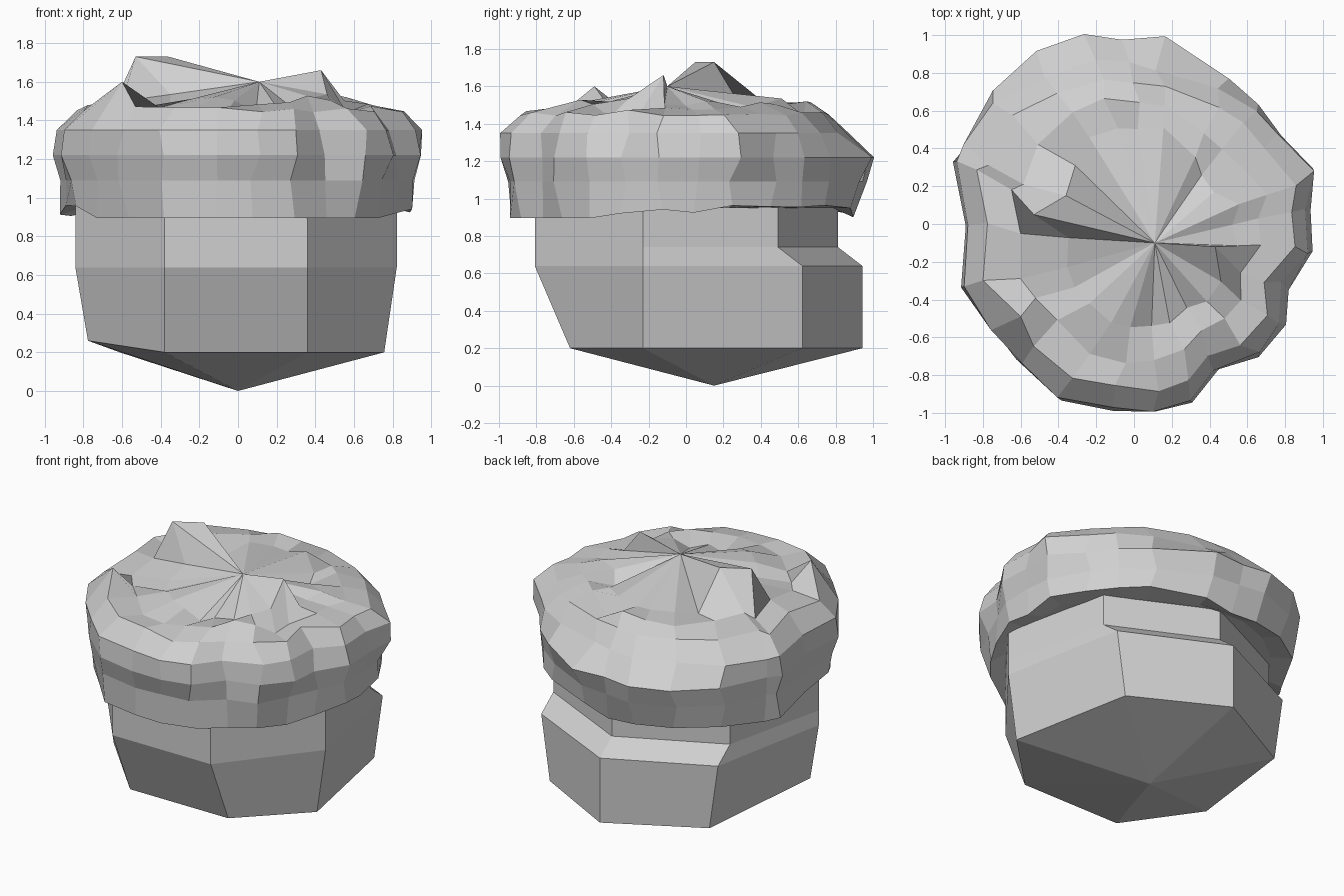
import bpy, bmesh, math, random
from mathutils import Vector

random.seed(11)
cube = bpy.data.objects.get("Cube")
if cube:
    bpy.data.objects.remove(cube)

grey = bpy.data.materials.new("plain_grey")
grey.use_nodes = True
grey.diffuse_color = (0.63, 0.63, 0.63, 1)
grey.node_tree.nodes["Principled BSDF"].inputs["Base Color"].default_value = grey.diffuse_color


def loft(name, rings, start, end):
    """Skin rings of points, closing each end with a fan to a point."""
    bm = bmesh.new()
    loops = [[bm.verts.new(p) for p in ring] for ring in rings]
    count = len(rings[0])
    first, last = bm.verts.new(start), bm.verts.new(end)
    for i in range(count):
        j = (i + 1) % count
        bm.faces.new((first, loops[0][j], loops[0][i]))
        bm.faces.new((last, loops[-1][i], loops[-1][j]))
        for low, high in zip(loops, loops[1:]):
            bm.faces.new((low[i], low[j], high[j], high[i]))
    bmesh.ops.recalc_face_normals(bm, faces=bm.faces)
    mesh = bpy.data.meshes.new(name)
    bm.to_mesh(mesh)
    bm.free()
    mesh.materials.append(grey)
    obj = bpy.data.objects.new(name, mesh)
    bpy.context.collection.objects.link(obj)
    return obj


# Seven-sided cup: the three rear corners step back, the bottom tapers
def cup_ring(z, rear_shift=0.0, taper=0.0):
    ring = []
    for i in range(7):
        a = math.radians(-90) + math.tau * (i - 0.5) / 7
        x, y = 0.853 * math.cos(a) - 0.01, 0.853 * math.sin(a) - 0.04
        if y > 0:
            y += rear_shift
        if y < -0.5:
            y += taper * 2.9
        elif abs(x) > 0.1:
            x -= math.copysign(taper, x)
        lift = 0.06 if taper and x < -0.7 else 0
        ring.append(Vector((x, y, z + lift)))
    return ring


loft("cup", [cup_ring(0.2, 0.13, 0.065), cup_ring(0.64, 0.13),
             cup_ring(0.74), cup_ring(1.1)],
     (0, 0.15, 0), (0, 0, 1.1))

# Lumpy top: outline seen in plan, counter-clockwise from the side
outline = [(0.95, 0.06), (0.96, 0.28), (0.8, 0.48), (0.67, 0.65), (0.5, 0.78),
           (0.16, 0.98), (-0.05, 0.99), (-0.26, 1.0), (-0.53, 0.9), (-0.77, 0.7),
           (-0.92, 0.4), (-0.97, 0.33), (-0.9, 0), (-0.92, -0.35), (-0.78, -0.55),
           (-0.62, -0.73), (-0.4, -0.95), (-0.12, -1), (0.1, -1), (0.3, -0.95),
           (0.45, -0.78), (0.67, -0.72), (0.8, -0.55), (0.8, -0.33), (0.95, -0.15)]
apex = Vector((0.11, -0.1, 1.6))

# Height, size, size at the rear, roughness of size, height and direction
levels = [(0.95, 0.82, 0.8, 0.0, 0.0, 0.0),
          (0.93, 0.93, 0.91, 0.02, 0.035, 0.02),
          (1.09, 0.95, 0.94, 0.03, 0.0, 0.03),
          (1.22, 0.985, 1.0, 0.015, 0.0, 0.02),
          (1.35, 0.97, 0.85, 0.025, 0.0, 0.03),
          (1.46, 0.86, 0.78, 0.02, 0.02, 0.03),
          (1.48, 0.68, 0.68, 0.03, 0.05, 0.03),
          (1.49, 0.49, 0.56, 0.04, 0.05, 0.02)]
rings = []
for z, size, rear, rough, bump, twist in levels:
    ring = []
    for x, y in outline:
        back = min(max((y - 0.6) / 0.35, 0), 1)
        s = size + (rear - size) * back + random.uniform(-rough, rough)
        # the skirt always clears the cup
        if z < 1.3 and size > 0.9:
            s = max(s, 0.89 / math.hypot(x, y))
        t = random.uniform(-twist, twist)
        c = apex if z > 1.4 else Vector((0, 0, 0))
        dz = random.uniform(-bump, bump)
        if z < 1 and y < -0.5:
            dz = -bump
        ring.append(Vector((c.x + (x - c.x) * s - y * t,
                            c.y + (y - c.y) * s + x * t, z + dz)))
    rings.append(ring)

# Raised peaks on the dome, each replacing the nearest point of one ring
for level, peak in [(-1, (-0.53, 0.05, 1.73)), (-1, (-0.36, 0.15, 1.73)),
                    (-1, (0.43, -0.12, 1.66)), (5, (-0.6, -0.49, 1.6))]:
    target = Vector(peak)
    free = [p for p in rings[level] if p.z < 1.6]
    point = min(free, key=lambda p: (p.xy - target.xy).length)
    point[:] = target

loft("lumpy_top", rings, (0, 0, 0.98), apex)
